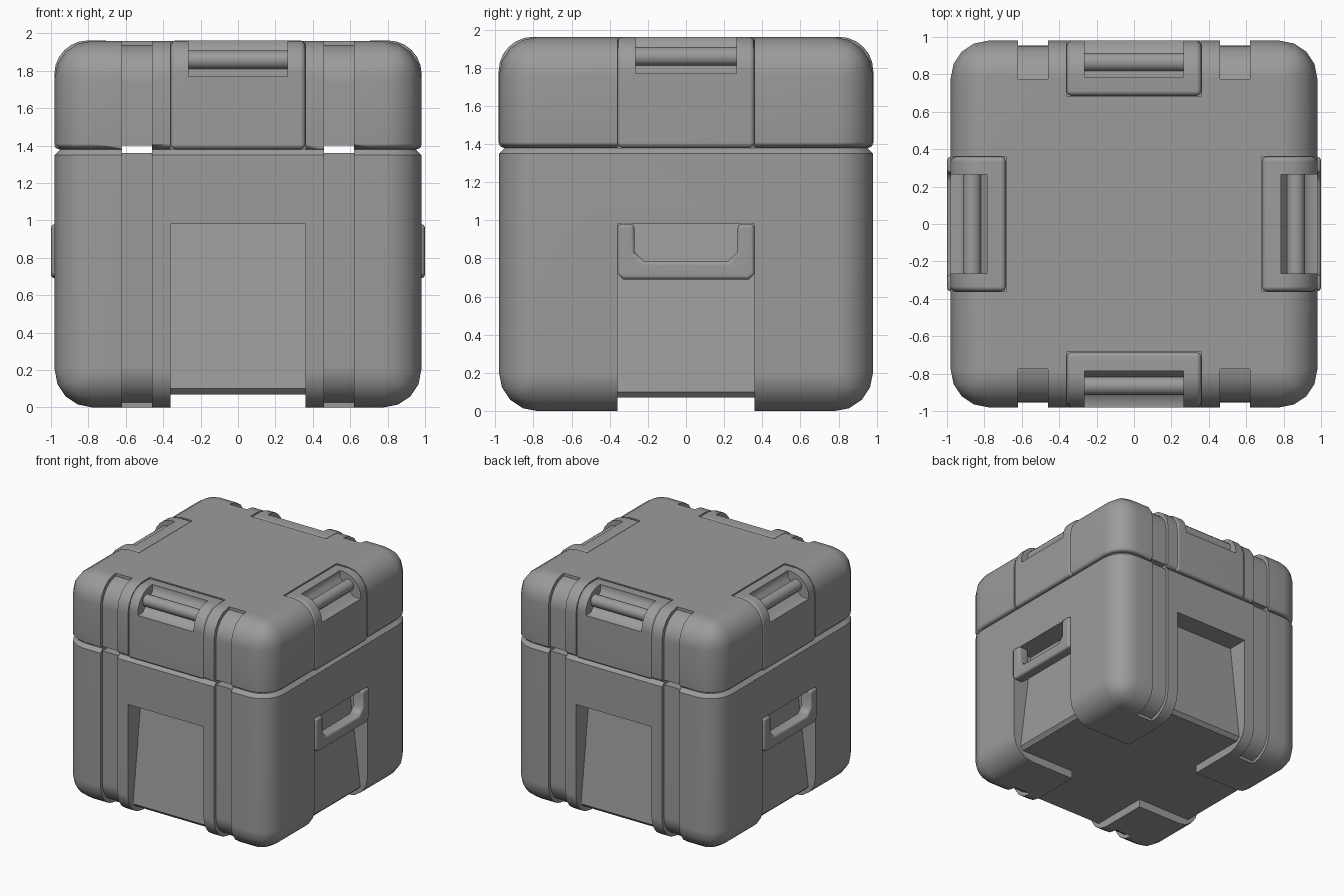
import bpy, bmesh
from math import pi, sin, cos, radians
from mathutils import Matrix

if "Cube" in bpy.data.objects:
    bpy.data.objects.remove(bpy.data.objects["Cube"])

SEAM, TOP, HALF, R = 1.38, 1.96, 0.98, 0.2

grey = bpy.data.materials.new("dark_grey")
grey.diffuse_color = (0.33, 0.33, 0.33, 1)
grey.use_nodes = True
grey.node_tree.nodes["Principled BSDF"].inputs["Base Color"].default_value = grey.diffuse_color


def make_object(name, bm):
    bmesh.ops.recalc_face_normals(bm, faces=bm.faces)
    mesh = bpy.data.meshes.new(name)
    bm.to_mesh(mesh)
    bm.free()
    mesh.materials.append(grey)
    ob = bpy.data.objects.new(name, mesh)
    bpy.context.collection.objects.link(ob)
    return ob


def activate(ob):
    bpy.ops.object.select_all(action='DESELECT')
    ob.select_set(True)
    bpy.context.view_layer.objects.active = ob


def smooth(ob, angle=60):
    activate(ob)
    bpy.ops.object.shade_smooth_by_angle(angle=radians(angle))
    mod = ob.modifiers.new("weighted", 'WEIGHTED_NORMAL')
    mod.keep_sharp = True


def prism(name, pts, x0, x1, turn=0):
    """Outline in the (y, z) plane extruded from x0 to x1, turned by quarter turns."""
    bm = bmesh.new()
    face = bm.faces.new([bm.verts.new((x0, y, z)) for y, z in pts])
    ext = bmesh.ops.extrude_face_region(bm, geom=[face])
    verts = [v for v in ext["geom"] if isinstance(v, bmesh.types.BMVert)]
    bmesh.ops.translate(bm, verts=verts, vec=(x1 - x0, 0, 0))
    bmesh.ops.transform(bm, matrix=Matrix.Rotation(turn * pi / 2, 4, 'Z'), verts=bm.verts)
    return make_object(name, bm)


def bevel(ob, width, segments=2, angle=60):
    mod = ob.modifiers.new("bevel", 'BEVEL')
    mod.width, mod.segments = width, segments
    mod.limit_method = 'ANGLE'
    mod.angle_limit = radians(angle)
    activate(ob)
    bpy.ops.object.modifier_apply(modifier=mod.name)


def cut(ob, cutter):
    cutter.hide_render = True
    mod = ob.modifiers.new("cut", 'BOOLEAN')
    mod.operation, mod.solver, mod.object = 'DIFFERENCE', 'EXACT', cutter
    activate(ob)
    bpy.ops.object.modifier_apply(modifier=mod.name)
    bpy.data.objects.remove(cutter)


def box_pts(y0, y1, z0, z1):
    return [(y0, z0), (y1, z0), (y1, z1), (y0, z1)]


def shell(name, z0, z1):
    """Rounded block: all edges rounded except the seam loop, which is chamfered."""
    bm = bmesh.new()
    bmesh.ops.create_cube(bm, size=1)
    for v in bm.verts:
        v.co = (v.co.x * 2 * HALF, v.co.y * 2 * HALF, z1 if v.co.z > 0 else z0)

    def at_seam(e):
        return all(abs(v.co.z - SEAM) < 1e-4 for v in e.verts)

    bmesh.ops.bevel(bm, geom=[e for e in bm.edges if not at_seam(e)], offset=R,
                    segments=4, profile=0.5, affect='EDGES', clamp_overlap=True)
    bmesh.ops.bevel(bm, geom=[e for e in bm.edges if at_seam(e)], offset=0.03,
                    segments=1, profile=0.5, affect='EDGES', clamp_overlap=True)
    return make_object(name, bm)


def cut_grooves(ob, z_end, s):
    """Strap grooves on front and back, wrapping onto the end face (s = +1 top, -1 bottom)."""
    d = 0.025
    arc = [(HALF - d - R + R * cos(a), z_end - s * (d + R) + s * R * sin(a))
           for a in [i * pi / 16 for i in range(9)]]
    pts = [(HALF - d, SEAM - s * 0.1)] + arc[:-1] + [
        (0.775, z_end - s * d), (0.775, z_end + s * 0.2),
        (1.2, z_end + s * 0.2), (1.2, SEAM - s * 0.1)]
    for turn in (0, 2):
        for x0, x1 in ((0.46, 0.62), (-0.62, -0.46)):
            cut(ob, prism("groove_cutter", pts, x0, x1, turn))
    for x0, x1 in ((0.46, 0.62), (-0.62, -0.46)):
        cut(ob, prism("gap_cutter", box_pts(-1.2, 1.2, 1.36, 1.40), x0, x1))


# Body with sloping side recesses joined by a cross channel underneath, leaving four feet
body = shell("body", 0, SEAM)
side_cut = [(0.88, 0.07), (0.91, 0.10), (0.80, 0.98), (1.2, 0.98), (1.2, -0.1)]
channel = [(-y, z) for y, z in side_cut[::-1]] + side_cut
for turn in (0, 1):
    cut(body, prism("channel_cutter", channel, -0.36, 0.36, turn))
cut_grooves(body, 0, -1)
smooth(body, 40)

# Lid with openings for the four edge panels
lid = shell("lid", SEAM, TOP)
for turn in range(4):
    cut(lid, prism("panel_cutter", box_pts(0.685, 1.2, 1.3, 2.2), -0.36, 0.36, turn))
cut_grooves(lid, TOP, 1)
smooth(lid)

# Lid panels, each with a corner slot and a grip bar
corner = [(0.802 + 0.18 * cos(a), 1.782 + 0.18 * sin(a)) for a in [i * pi / 12 for i in range(7)]]
panel_pts = [(0.685, SEAM), (0.982, SEAM)] + corner + [(0.685, 1.962)]
bar_pts = [(0.865 + 0.05 * cos(a), 1.858 + 0.05 * sin(a)) for a in [i * pi / 6 for i in range(12)]]
slot_pts = [(0.785, 2.2), (0.785, 1.90), (0.915, 1.77), (1.2, 1.77), (1.2, 2.2)]
for turn, side in enumerate(("back", "left", "front", "right")):
    panel = prism(side + "_lid_panel", panel_pts, -0.36, 0.36, turn)
    bevel(panel, 0.025)
    cut(panel, prism("slot_cutter", slot_pts, -0.265, 0.265, turn))
    smooth(panel, 50)
    smooth(prism(side + "_lid_grip", bar_pts, -0.27, 0.27, turn))

# Carry handles hanging in the left and right recesses
half = [(0.36, 0.98), (0.36, 0.72), (0.33, 0.69)]
inner = [(0.22, 0.785), (0.27, 0.835), (0.27, 0.98)]
handle_pts = ([(-y, z) for y, z in half] + half[::-1]
              + inner[::-1] + [(-y, z) for y, z in inner])
for turn, side in ((0, "right"), (2, "left")):
    handle = prism(side + "_carry_handle", handle_pts, 0.9, 1.0, turn)
    bevel(handle, 0.02)
    smooth(handle, 50)
